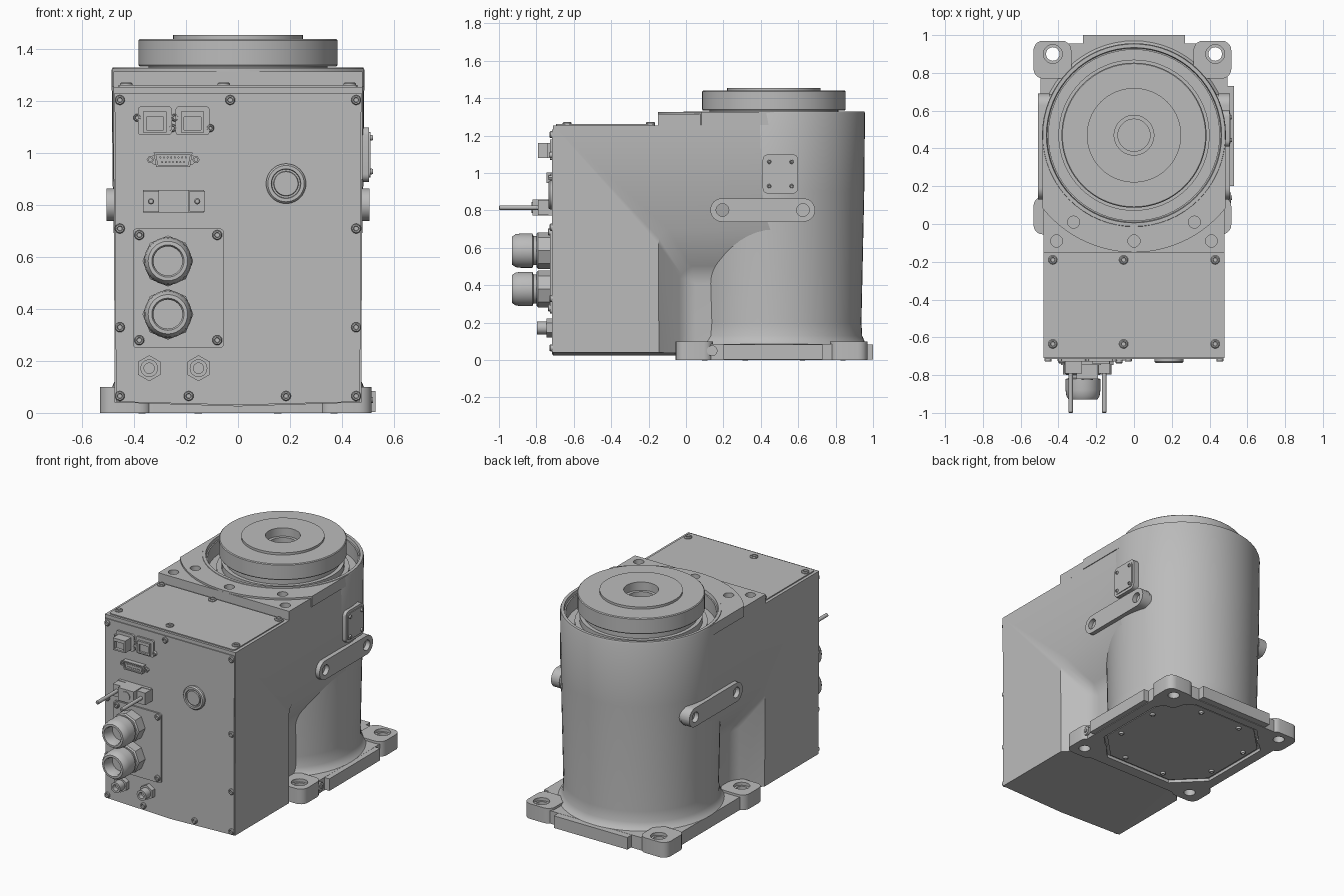
import bpy, bmesh
from math import pi, sin, cos, sqrt
from mathutils import Matrix, Vector

cube = bpy.data.objects.get("Cube")
if cube:
    bpy.data.objects.remove(cube, do_unlink=True)

grey = bpy.data.materials.new("machine grey")
grey.use_nodes = True
grey.diffuse_color = (0.5, 0.5, 0.5, 1)
bsdf = next(n for n in grey.node_tree.nodes if n.type == 'BSDF_PRINCIPLED')
bsdf.inputs["Base Color"].default_value = grey.diffuse_color

# Orientations: local z becomes the outward direction of each side
UP = Matrix.Identity(4)
DOWN = Matrix.Rotation(pi, 4, 'X')
FRONT = Matrix.Rotation(pi / 2, 4, 'X')
SIDE = {1: Matrix(((0, 0, 1), (1, 0, 0), (0, 1, 0))).to_4x4(),
        -1: Matrix(((0, 0, -1), (-1, 0, 0), (0, 1, 0))).to_4x4()}
FACE, CY = -0.71, 0.47
made = []


def finish(name, bm, loc=(0, 0, 0), turn=UP):
    bmesh.ops.recalc_face_normals(bm, faces=bm.faces)
    bm.transform(Matrix.Translation(loc) @ turn)
    mesh = bpy.data.meshes.new(name)
    bm.to_mesh(mesh)
    bm.free()
    mesh.materials.append(grey)
    ob = bpy.data.objects.new(name, mesh)
    bpy.context.collection.objects.link(ob)
    made.append(ob)
    return ob


def prism(name, outline, height, loc=(0, 0, 0), turn=UP, bevel=0):
    bm = bmesh.new()
    face = bm.faces.new([bm.verts.new((x, y, 0)) for x, y in outline])
    top = bmesh.ops.extrude_face_region(bm, geom=[face])["geom"]
    for v in top:
        if isinstance(v, bmesh.types.BMVert):
            v.co.z = height
    if bevel:
        rim = [e for e in bm.edges if all(v.co.z == height for v in e.verts)]
        bmesh.ops.bevel(bm, geom=rim, offset=bevel, segments=2, profile=0.5, affect='EDGES')
    return finish(name, bm, loc, turn)


def lathe(name, profile, loc=(0, 0, 0), turn=UP, sides=24):
    bm = bmesh.new()
    rings = []
    for r, z in profile:
        n = sides if r else 1
        rings.append([bm.verts.new((r * cos(2 * pi * i / n), r * sin(2 * pi * i / n), z)) for i in range(n)])
    for a, b in zip(rings, rings[1:]):
        for i in range(sides):
            j = (i + 1) % sides
            quad = [a[i % len(a)], a[j % len(a)], b[j % len(b)], b[i % len(b)]]
            bm.faces.new(list(dict.fromkeys(quad)))
    return finish(name, bm, loc, turn)


def rect(w, h, r=0.0, cx=0.0, cy=0.0, steps=5):
    if not r:
        return [(cx + sx * w / 2, cy + sy * h / 2) for sx, sy in ((1, 1), (-1, 1), (-1, -1), (1, -1))]
    pts = []
    for k, (sx, sy) in enumerate(((1, 1), (-1, 1), (-1, -1), (1, -1))):
        for i in range(steps + 1):
            a = (k + i / steps) * pi / 2
            pts.append((cx + sx * (w / 2 - r) + r * cos(a), cy + sy * (h / 2 - r) + r * sin(a)))
    return pts


def cut(ob, *cutters):
    for c in cutters:
        c.hide_render = True
        mod = ob.modifiers.new("cut", 'BOOLEAN')
        mod.operation, mod.solver, mod.object = 'DIFFERENCE', 'EXACT', c
        bpy.context.view_layer.objects.active = ob
        bpy.ops.object.modifier_apply(modifier=mod.name)
        made.remove(c)
        bpy.data.objects.remove(c, do_unlink=True)


def hole(r, depth, loc, turn=UP, sides=20):
    return lathe("hole_cutter", [(0, -depth), (r, -depth), (r, 0.3), (0, 0.3)], loc, turn, sides)


def screw(name, loc, turn=UP, r=0.019):
    lathe(name, [(r, -0.004), (r, 0.008), (r * 0.8, 0.013), (r * 0.55, 0.013), (r * 0.45, 0.005), (0, 0.005)],
          loc, turn, 16)


# Housing box with a shallow keel under it
housing = prism("housing", [(-0.48, 1.255), (0.48, 1.255), (0.475, 0.04), (0, 0.025), (-0.475, 0.04)],
                CY - FACE, (0, CY, 0), FRONT)
# Side pockets with sloping walls and ceiling
for s in (1, -1):
    bm = bmesh.new()
    for x, y, z in ((0.33, 0, 0.46), (0.63, -0.3, 0.94)):
        for yy in (y, 0.8):
            for zz in (z, -0.2):
                bm.verts.new((s * x, yy, zz))
    bmesh.ops.convex_hull(bm, input=bm.verts)
    bmesh.ops.dissolve_limit(bm, angle_limit=0.02, verts=bm.verts, edges=bm.edges)
    bmesh.ops.bevel(bm, geom=bm.edges[:], offset=0.05, segments=4, profile=0.5, affect='EDGES')
    cut(housing, finish("pocket_cutter", bm))
cut(housing, hole(0.472, 0.03, (0, CY, 1.25), UP, 64))

# Tapered barrel with an open top
lathe("barrel", [(0, 0.06), (0.5, 0.085), (0.485, 0.1), (0.472, 0.13), (0.468, 0.2), (0.483, 0.9), (0.487, 1.32),
                 (0.483, 1.33), (0.464, 1.33), (0.46, 1.31), (0.452, 1.31), (0.452, 1.22), (0, 1.22)],
      (0, CY, 0), UP, 64)

# Raised deck in two levels around the barrel
deck = prism("deck", [(-0.48, CY), (-0.48, -0.15), (0.48, -0.15), (0.48, CY)], 0.065, (0, 0, 1.25))
arc = [(x, CY - sqrt(0.62 ** 2 - x * x)) for x in [-0.485 + 0.97 * i / 24 for i in range(25)]]
collar = prism("deck_collar", [(-0.485, CY)] + arc + [(0.485, CY)], 0.07, (0, 0, 1.257))
for part in (deck, collar):
    cut(part, hole(0.472, 0.3, (0, CY, 1.3), UP, 64))
    for x, y in ((0, -0.09), (-0.41, -0.09), (0.41, -0.09), (-0.32, 0.01), (0.32, 0.01)):
        cut(part, hole(0.032, 0.03, (x, y, 1.315)))

# Output flange on a stepped neck
lathe("output_flange", [(0.4, 1.21), (0.4, 1.25), (0.37, 1.25), (0.37, 1.29), (0.345, 1.29), (0.345, 1.335),
                        (0.38, 1.335), (0.384, 1.34), (0.384, 1.435), (0.379, 1.44), (0.25, 1.44), (0.25, 1.455),
                        (0.105, 1.455), (0.105, 1.4), (0.085, 1.4), (0.085, 1.36), (0, 1.36)], (0, CY, 0), UP, 64)

# Base plate, corner lugs and machined tabs
plate = prism("base_plate", rect(0.99, 0.99, 0.05, 0, 0.46), 0.085, bevel=0.01)
lugs = [prism("base_lug", rect(0.2, 0.2, 0.05, x, y), 0.1, bevel=0.008)
        for x in (-0.432, 0.415) for y in (0.045, 0.87)]
prism("back_tab", rect(0.54, 0.1, 0, 0, 0.95), 0.08, (0, 0, 0.004))
prism("side_tab", rect(0.1, 0.53, 0, 0.48, 0.465), 0.08, (0, 0, 0.004))
for x in (-0.43, 0.43):
    for y in (0.03, 0.9):
        for part in [plate] + lugs:
            if part is plate or (Vector(part.bound_box[0]).xy - Vector((x, y))).length < 0.2:
                cut(part, hole(0.036, 0.3, (x, y, 0.1)), hole(0.05, 0.02, (x, y, 0.1)))
# Underside recess, cover and screws
octagon = [(sx * a, CY + sy * b) for sx, sy, a, b in
           ((1, 1, 0.43, 0.25), (1, 1, 0.25, 0.43), (-1, 1, 0.25, 0.43), (-1, 1, 0.43, 0.25),
            (-1, -1, 0.43, 0.25), (-1, -1, 0.25, 0.43), (1, -1, 0.25, 0.43), (1, -1, 0.43, 0.25))]
cut(plate, prism("recess_cutter", octagon, 0.12, (0, 0, -0.1)))
prism("bottom_cover", [(x * 0.96, CY + (y - CY) * 0.96) for x, y in octagon], 0.02, (0, 0, 0.01))
for i in range(8):
    a = (i + 0.5) * pi / 4
    screw("bottom_screw", (0.4 * cos(a), CY + 0.4 * sin(a), 0.01), DOWN, 0.016)
lathe("ground_stud", [(0.028, -0.02), (0.028, 0.008), (0.012, 0.008), (0.012, 0.014), (0, 0.014)],
      (0.505, 0.14, 0.05), SIDE[1])

# Side straps with counterbored ends
for s in (1, -1):
    strap = prism("side_strap", rect(0.56, 0.125, 0.062, steps=8), 0.06, (s * 0.447, 0.41, 0.802), SIDE[s], 0.008)
    for y in (0.195, 0.625):
        lathe("strap_boss", [(0.06, -0.15), (0.06, 0.0)], (s * 0.45, y, 0.802), SIDE[s])
        cut(strap, hole(0.034, 0.03, (s * 0.507, y, 0.802), SIDE[s]))

# Square access cover on the left side
prism("access_cover", rect(0.19, 0.21, 0.03), 0.06, (0.445, 0.505, 0.995), SIDE[1], 0.006)
prism("access_plate", rect(0.16, 0.175, 0.02), 0.006, (0.504, 0.505, 0.995), SIDE[1])
for y in (0.445, 0.565):
    for z in (0.93, 1.06):
        screw("access_screw", (0.507, y, z), SIDE[1], 0.011)

# Top cover and front panel with their screws
prism("top_cover", rect(0.92, 0.53, 0.015, 0, -0.43), 0.008, (0, 0, 1.254))
for x in (-0.43, -0.055, 0.43):
    for y in (-0.635, -0.19):
        screw("top_screw", (x, y, 1.26), r=0.024)
prism("front_panel", [(-0.475, 1.232), (0.475, 1.232), (0.47, 0.043), (0, 0.03), (-0.47, 0.043)],
      0.008, (0, FACE + 0.002, 0), FRONT)
panel_y = FACE - 0.006
for x, z in [(s * 0.455, z) for s in (1, -1) for z in (1.205, 0.71, 0.33, 0.065)] + \
        [(-0.03, 1.205), (-0.19, 0.065), (0.185, 0.065)]:
    screw("panel_screw", (x, panel_y, z), FRONT)


def front(name, w, h, depth, x, z, r=0, start=0):
    return prism(name, rect(w, h, r), depth + 0.002, (x, panel_y + 0.002 - start, z), FRONT)


# Network sockets
for x, depth in ((-0.32, 0.075), (-0.175, 0.025)):
    front("socket_flange", 0.13, 0.11, 0.012, x, 1.125, 0.012)
    socket = front("network_socket", 0.09, 0.08, depth, x, 1.12)
    cut(socket, prism("port_cutter", rect(0.065, 0.05), 0.2, (x, panel_y - depth + 0.02, 1.115), FRONT))
    for dx, dz in ((-0.068, 0.012), (0.068, -0.028)):
        screw("socket_screw", (x + dx, panel_y, 1.125 + dz), FRONT, 0.015)

# Serial port
front("serial_flange", 0.17, 0.04, 0.008, -0.25, 0.975, 0.018)
shell = [(-0.075, 0.028), (-0.065, -0.028), (0.065, -0.028), (0.075, 0.028)]
serial = prism("serial_shell", shell, 0.03, (-0.25, panel_y, 0.975), FRONT)
cut(serial, prism("shell_cutter", [(x * 0.88, z * 0.75) for x, z in shell], 0.1, (-0.25, panel_y - 0.02, 0.975), FRONT))
for row, count in ((0.009, 8), (-0.009, 7)):
    for i in range(count):
        lathe("serial_pin", [(0.004, 0), (0.004, 0.007), (0, 0.007)],
              (-0.25 + (i - (count - 1) / 2) * 0.014, panel_y - 0.019, 0.975 + row), FRONT, 6)
for x in (-0.338, -0.162):
    lathe("serial_post", [(0.014, 0), (0.014, 0.02), (0.007, 0.02), (0.007, 0.01), (0, 0.01)],
          (x, panel_y, 0.975), FRONT, 6)

# Power connector with two long latch rods
front("power_base", 0.235, 0.085, 0.02, -0.248, 0.815)
front("power_body", 0.115, 0.085, 0.105, -0.248, 0.815)
for x in (-0.335, -0.157):
    front("power_ear", 0.06, 0.08, 0.075, x, 0.815)
    lathe("latch_rod", [(0.012, 0), (0.012, 0.28), (0.008, 0.284), (0, 0.284)], (x, panel_y, 0.815), FRONT, 12)
lathe("power_button", [(0.03, 0), (0.03, 0.11), (0, 0.11)], (-0.248, panel_y, 0.815), FRONT)

# Cable glands on their plate
front("gland_plate", 0.35, 0.46, 0.01, -0.23, 0.48, 0.015)
for x in (-0.38, -0.08):
    for z in (0.28, 0.685):
        screw("gland_plate_screw", (x, panel_y - 0.01, z), FRONT)
for z in (0.585, 0.38):
    at = (-0.27, panel_y - 0.005, z)
    lathe("gland_nut", [(0, 0), (0.098, 0), (0.098, 0.07), (0.09, 0.078), (0, 0.078)], at, FRONT, 8)
    lathe("gland_dome", [(0.078, 0.07), (0.078, 0.095), (0.092, 0.1), (0.092, 0.16), (0.088, 0.19), (0.076, 0.208),
                         (0.062, 0.209), (0.056, 0.2), (0.056, 0.13), (0, 0.13)], at, FRONT, 32)

# Small hexagonal fittings
for x in (-0.342, -0.152):
    at = (x, panel_y, 0.172)
    lathe("fitting_nut", [(0, 0), (0.05, 0), (0.05, 0.03), (0, 0.03)], at, FRONT @ Matrix.Rotation(pi / 6, 4, 'Z'), 6)
    lathe("fitting_tube", [(0.034, 0.02), (0.034, 0.08), (0.02, 0.08), (0.02, 0.05), (0, 0.05)], at, FRONT)

# Round push button
lathe("push_button", [(0.077, 0), (0.077, 0.012), (0.07, 0.02), (0.057, 0.02), (0.055, 0.01), (0.048, 0.01),
                      (0.046, 0.018), (0, 0.018)], (0.185, panel_y, 0.883), FRONT, 40)

# Smooth curved walls, keep sharp edges
bpy.ops.object.select_all(action='DESELECT')
for ob in made:
    ob.select_set(True)
bpy.context.view_layer.objects.active = made[0]
bpy.ops.object.shade_smooth_by_angle(angle=0.6)
